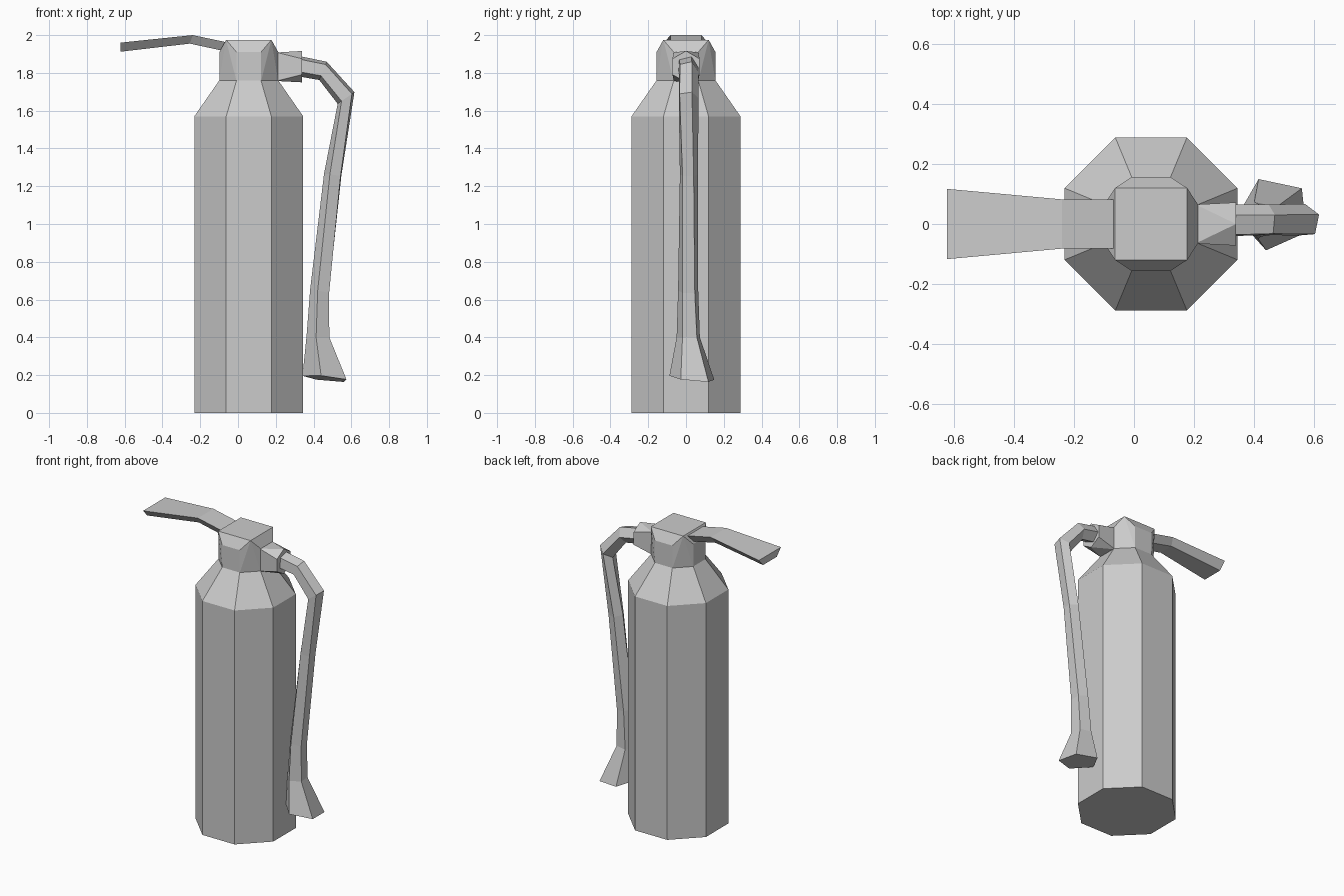
import bpy, bmesh
from math import sin, cos, radians
from mathutils import Vector

if "Cube" in bpy.data.objects:
    bpy.data.objects.remove(bpy.data.objects["Cube"])


def finish(name, bm):
    bmesh.ops.recalc_face_normals(bm, faces=bm.faces[:])
    mesh = bpy.data.meshes.new(name)
    bm.to_mesh(mesh)
    bm.free()
    obj = bpy.data.objects.new(name, mesh)
    bpy.context.collection.objects.link(obj)
    return obj


def loft(name, rings):
    """Skin a list of equal-length point rings and cap both ends."""
    bm = bmesh.new()
    loops = [[bm.verts.new(p) for p in ring] for ring in rings]
    n = len(loops[0])
    for a, b in zip(loops, loops[1:]):
        for i in range(n):
            j = (i + 1) % n
            bm.faces.new((a[i], a[j], b[j], b[i]))
    bm.faces.new(loops[0])
    bm.faces.new(loops[-1])
    return finish(name, bm)


def hull(name, points):
    bm = bmesh.new()
    for p in points:
        bm.verts.new(p)
    bmesh.ops.convex_hull(bm, input=bm.verts[:])
    bmesh.ops.dissolve_limit(bm, angle_limit=radians(1), verts=bm.verts[:], edges=bm.edges[:])
    return finish(name, bm)


AXIS = 0.057


def octagon(r, z):
    angles = [radians(22.5 + 45 * i) for i in range(8)]
    return [(AXIS + r * cos(a), r * sin(a), z) for a in angles]


# Tank: octagonal cylinder with sloping shoulder
loft("tank", [octagon(0.312, 0), octagon(0.312, 1.57), octagon(0.169, 1.76)])

# Valve head: octagonal neck bevelled to a square top
square = [(AXIS + 0.12 * sx, 0.12 * sy, 1.975) for sx in (-1, 1) for sy in (-1, 1)]
hull("valve_head", octagon(0.169, 1.755) + octagon(0.169, 1.91) + square)

# Squeeze lever: bent tapered bar, narrower underneath
lever = [(-0.05, 1.96, -0.07, 1.915, 0.082),
         (-0.24, 2.0, -0.255, 1.955, 0.082),
         (-0.623, 1.96, -0.623, 1.912, 0.117)]
loft("lever", [[(xt, -w, zt), (xt, w, zt), (xb, 0.62 * w, zb), (xb, -0.62 * w, zb)]
               for xt, zt, xb, zb, w in lever])

# Hose coupling: square root blending to a hexagonal end
root = [(0.205, y, z) for y in (-0.065, 0.065) for z in (1.757, 1.908)]
rim = [(0.34, 0.083 * sin(radians(60 * i)), 1.833 + 0.083 * cos(radians(60 * i)))
       for i in range(6)]
hull("hose_coupling", root + rim)

# Hose: five-sided tube ending in a flared nozzle
# x, y, z, radius, tilt of the outer side, twist
path = [(0.33, 0.008, 1.835, 0.057, 90, 22),
        (0.45, 0.010, 1.812, 0.055, 68, 22),
        (0.573, 0.010, 1.668, 0.057, 35, 22),
        (0.505, 0.014, 1.26, 0.050, -8, 32),
        (0.437, 0.012, 0.645, 0.056, -12, 38),
        (0.427, 0.014, 0.40, 0.065, 0, 42),
        (0.466, 0.035, 0.182, 0.126, -6, 42)]


def hose_ring(x, y, z, r, tilt, twist, lean=0.0):
    out = Vector((cos(radians(tilt)), 0, sin(radians(tilt))))
    side = Vector((0, 1, -lean)).normalized()
    angles = [radians(twist + 72 * i) for i in range(5)]
    return [Vector((x, y, z)) + r * (cos(a) * out + sin(a) * side) for a in angles]


loft("hose", [hose_ring(*p) for p in path[:-1]] + [hose_ring(*path[-1], lean=0.1)])
